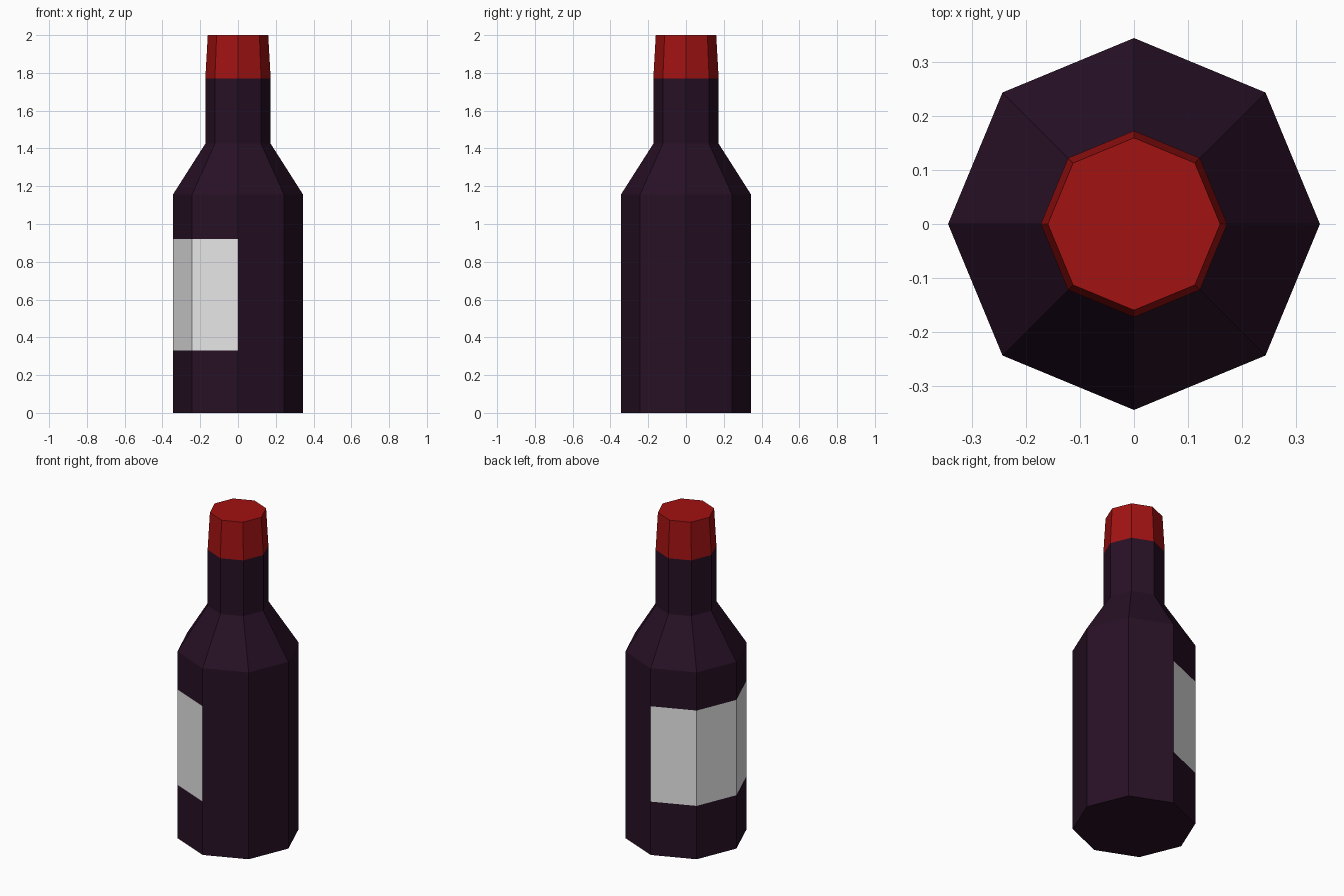
import bpy, bmesh, math

if "Cube" in bpy.data.objects:
    bpy.data.objects.remove(bpy.data.objects["Cube"])

SIDES = 8


def material(name, rgb):
    m = bpy.data.materials.new(name)
    m.diffuse_color = (*rgb, 1.0)
    m.use_nodes = True
    m.node_tree.nodes["Principled BSDF"].inputs["Base Color"].default_value = m.diffuse_color
    return m


dark_glass = material("dark_glass", (0.020, 0.0053, 0.0185))
label_white = material("label_white", (0.80, 0.80, 0.80))
cap_red = material("cap_red", (0.36, 0.006, 0.006))


def lathe(name, profile, materials, rule=None, cap_bottom=True, cap_top=True):
    """Spin (radius, z) points into an eight-sided flat-shaded solid."""
    bm = bmesh.new()
    rings = []
    for r, z in profile:
        rings.append([bm.verts.new((r * math.cos(math.tau * i / SIDES),
                                    r * math.sin(math.tau * i / SIDES), z))
                      for i in range(SIDES)])
    for low, high in zip(rings, rings[1:]):
        for i in range(SIDES):
            j = (i + 1) % SIDES
            bm.faces.new((low[i], low[j], high[j], high[i]))
    if cap_bottom:
        bm.faces.new(rings[0][::-1])
    if cap_top:
        bm.faces.new(rings[-1])
    bm.normal_update()
    if rule:
        for f in bm.faces:
            f.material_index = rule(f)
    mesh = bpy.data.meshes.new(name)
    bm.to_mesh(mesh)
    bm.free()
    for m in materials:
        mesh.materials.append(m)
    obj = bpy.data.objects.new(name, mesh)
    bpy.context.collection.objects.link(obj)
    return obj


# Label wraps the four faces on the left half of the body
def label_rule(face):
    c = face.calc_center_median()
    return 1 if 0.33 < c.z < 0.92 and face.normal.x < -0.1 else 0


# Body, shoulder and neck
lathe("bottle",
      [(0.345, 0), (0.345, 0.33), (0.345, 0.92), (0.345, 1.155),
       (0.173, 1.425), (0.173, 1.77)],
      [dark_glass, label_white], label_rule, cap_top=False)

# Tapered cap
lathe("cap", [(0.173, 1.77), (0.16, 2.0)], [cap_red], cap_bottom=False)
